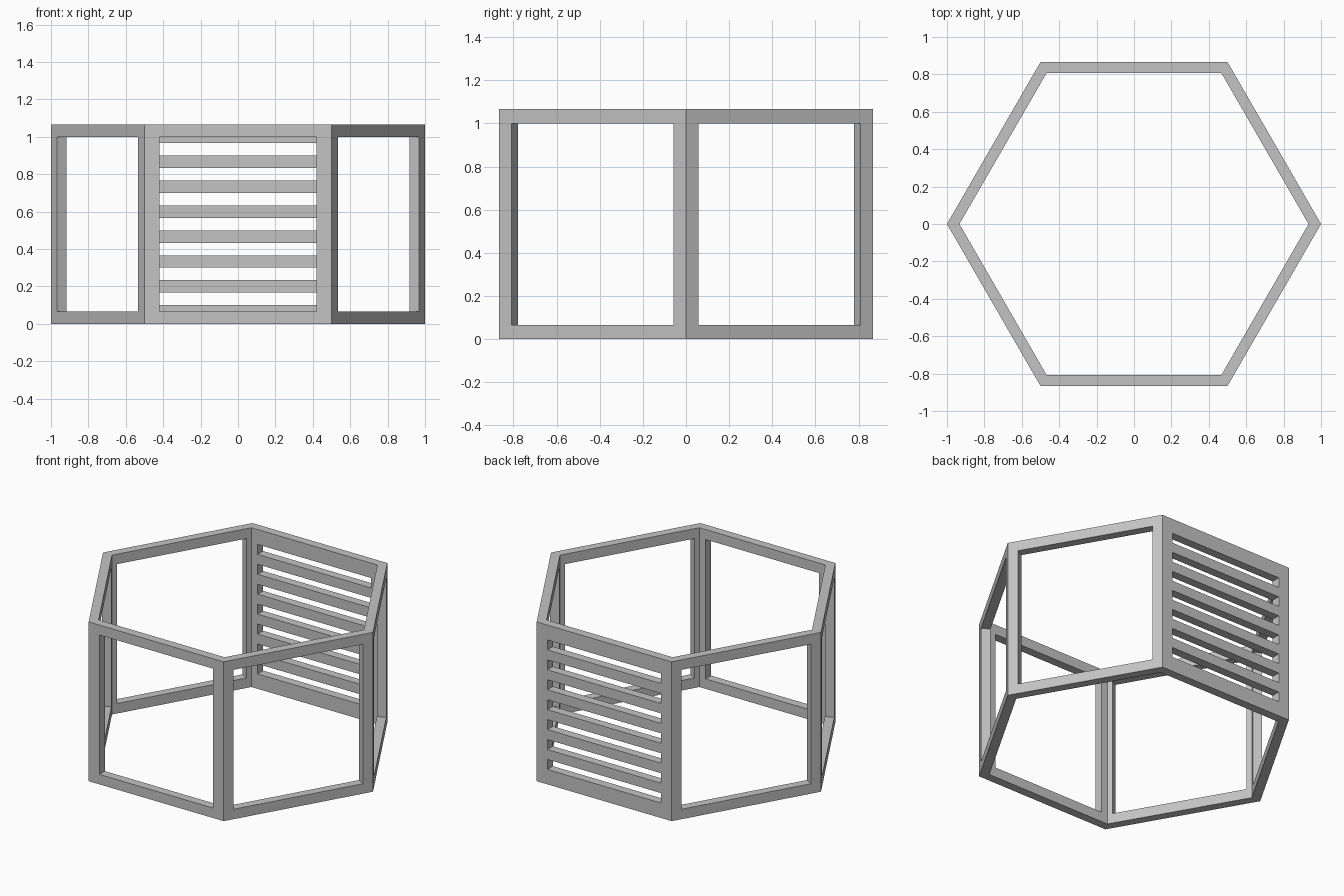
import bpy, bmesh
from math import cos, sin, radians
from mathutils import Matrix, Vector

HEIGHT = 1.0667
RAIL = 0.0667                 # height of rails, slats and slots
OUTER, INNER = 1.0, 0.9333    # corner radii of the six-sided ring
APOTHEM = (OUTER + INNER) / 2 * cos(radians(30))

cube = bpy.data.objects.get("Cube")
if cube:
    bpy.data.objects.remove(cube, do_unlink=True)

grey = bpy.data.materials.new("plain_grey")
grey.use_nodes = True
colour = (0.55, 0.55, 0.55, 1)
grey.diffuse_color = colour
grey.node_tree.nodes["Principled BSDF"].inputs["Base Color"].default_value = colour


def make_object(name, bm):
    bmesh.ops.recalc_face_normals(bm, faces=bm.faces)
    mesh = bpy.data.meshes.new(name)
    bm.to_mesh(mesh)
    bm.free()
    mesh.materials.append(grey)
    obj = bpy.data.objects.new(name, mesh)
    bpy.context.scene.collection.objects.link(obj)
    return obj


def add_opening(bm, angle, width, bottom, top):
    """Box that passes through the wall facing the given angle."""
    place = (Matrix.Rotation(radians(angle - 90), 4, 'Z')
             @ Matrix.Translation((0, APOTHEM, (bottom + top) / 2))
             @ Matrix.Diagonal((width, 0.2, top - bottom, 1)))
    bmesh.ops.create_cube(bm, size=1, matrix=place)


# Solid six-sided ring wall
bm = bmesh.new()


def hexagon(radius, z):
    return [bm.verts.new(Vector((radius * cos(radians(60 * i)),
                                 radius * sin(radians(60 * i)), z)))
            for i in range(6)]


loops = [hexagon(OUTER, 0), hexagon(OUTER, HEIGHT),
         hexagon(INNER, HEIGHT), hexagon(INNER, 0)]
for a, b in zip(loops, loops[1:] + loops[:1]):
    for i in range(6):
        j = (i + 1) % 6
        bm.faces.new((a[i], a[j], b[j], b[i]))
frame = make_object("hexagonal_frame", bm)

# Five open windows, and a row of slots in the back wall
cuts = bmesh.new()
for angle in range(30, 390, 60):
    if angle == 90:
        for i in range(7):
            bottom = 0.1 + i * 2 * RAIL
            add_opening(cuts, angle, 0.84, bottom, bottom + RAIL)
    else:
        width = 0.84 if angle == 270 else 0.8667
        add_opening(cuts, angle, width, RAIL, HEIGHT - RAIL)
cutter = make_object("opening_cutter", cuts)
cutter.hide_render = True

# Cut the openings and keep the result as plain mesh
mod = frame.modifiers.new("openings", 'BOOLEAN')
mod.operation = 'DIFFERENCE'
mod.solver = 'EXACT'
mod.object = cutter
bpy.context.view_layer.objects.active = frame
bpy.ops.object.modifier_apply(modifier=mod.name)
bpy.data.objects.remove(cutter, do_unlink=True)
